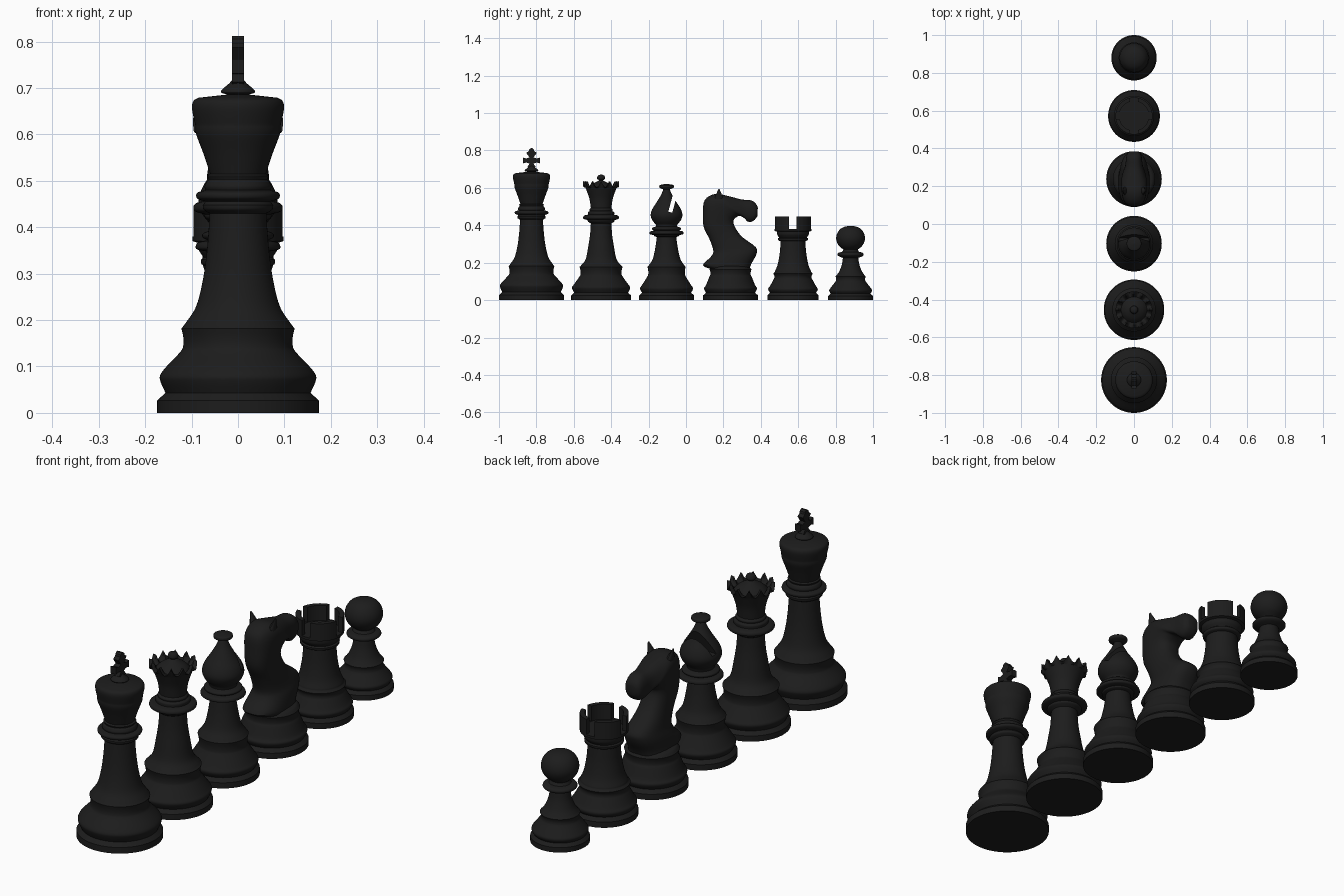
import bpy, bmesh, math
from mathutils import Vector, Matrix

black = bpy.data.materials.new("black_lacquer")
black.diffuse_color = (0.012, 0.012, 0.012, 1)


def spline(pts, n=5):
    """Catmull-Rom through points of any dimension; two points stay a straight line."""
    if len(pts) < 3:
        return [tuple(p) for p in pts]
    P = [pts[0]] + list(pts) + [pts[-1]]
    out = []
    for i in range(1, len(P) - 2):
        a, b, c, d = P[i - 1:i + 3]
        for k in range(n):
            t = k / n
            out.append(tuple(0.5 * (2 * q + (r - p) * t + (2 * p - 5 * q + 4 * r - s) * t * t
                                    + (3 * q - p - 3 * r + s) * t ** 3)
                             for p, q, r, s in zip(a, b, c, d)))
    return out + [tuple(pts[-1])]


def finish(name, bm, y=0.0, angle=35):
    bmesh.ops.recalc_face_normals(bm, faces=bm.faces)
    me = bpy.data.meshes.new(name)
    bm.to_mesh(me)
    bm.free()
    ob = bpy.data.objects.new(name, me)
    bpy.context.collection.objects.link(ob)
    ob.location.y = y
    me.materials.append(black)
    smooth(ob, angle)
    return ob


def smooth(ob, angle=35):
    bpy.ops.object.select_all(action='DESELECT')
    ob.select_set(True)
    bpy.context.view_layer.objects.active = ob
    bpy.ops.object.shade_smooth_by_angle(angle=math.radians(angle))


def bridge(bm, rings):
    for a, b in zip(rings, rings[1:]):
        n = len(a)
        for i in range(n):
            bm.faces.new((a[i], a[(i + 1) % n], b[(i + 1) % n], b[i]))


def lathe(name, y, runs, seg=72, warp=None):
    """Revolve (radius, z) runs; each run is a smooth curve, joints between runs are sharp."""
    prof = []
    for run in runs:
        for p in spline(run):
            if not prof or math.dist(p, prof[-1]) > 1e-5:
                prof.append(p)
    bm = bmesh.new()
    rings = []
    for r, z in prof:
        ring = []
        for i in range(seg):
            a = 2 * math.pi * i / seg
            dz = warp(r, z, a) if warp else 0
            ring.append(bm.verts.new((max(r, 0) * math.cos(a), max(r, 0) * math.sin(a), z + dz)))
        rings.append(ring)
    bridge(bm, rings)
    bmesh.ops.remove_doubles(bm, verts=bm.verts, dist=1e-5)
    return finish(name, bm, y)


def cut(ob, size, loc, rot=0.0):
    """Subtract a box, tilted about x."""
    bm = bmesh.new()
    m = Matrix.Translation(loc) @ Matrix.Rotation(rot, 4, 'X') @ Matrix.Diagonal((*size, 1))
    bmesh.ops.create_cube(bm, size=1, matrix=m)
    c = finish("cutter", bm)
    mod = ob.modifiers.new("cut", 'BOOLEAN')
    mod.operation, mod.solver, mod.object = 'DIFFERENCE', 'EXACT', c
    bpy.context.view_layer.objects.active = ob
    bpy.ops.object.modifier_apply(modifier=mod.name)
    bpy.data.objects.remove(c)
    smooth(ob)


def foot(r, h, bulge, waist, ring):
    """Shared foot: plinth, swelling and flared ring. bulge/waist/ring are (radius, z)."""
    return [[(0, 0), (r, 0)], [(r, 0), (r, h)], [(r, h), (bulge[0] * .93, h * 1.6)],
            [(bulge[0] * .93, h * 1.6), (bulge[0] * .99, bulge[1] * .82), bulge,
             (bulge[0] * .93, bulge[1] * 1.22), (waist[0] * 1.06, waist[1] * .9), waist,
             (waist[0] * 1.0, (waist[1] + ring[1]) / 2), ring]]


# King
KY = -0.826
lathe("king_body", KY, foot(.174, .027, (.168, .08), (.118, .145), (.122, .182)) + [
    [(.122, .182), (.112, .195), (.09, .23), (.075, .29), (.066, .36), (.061, .43)],
    [(.061, .43), (.074, .438), (.076, .448)], [(.076, .448), (.07, .455)],
    [(.07, .455), (.088, .462), (.088, .474), (.07, .48)],
    [(.07, .48), (.072, .488), (.068, .498)], [(.068, .498), (.063, .503), (.066, .51), (.06, .515)],
    [(.06, .515), (.075, .56), (.09, .6), (.092, .62)],
    [(.092, .62), (.099, .655), (.096, .672), (.085, .679)],
    [(.085, .679), (.022, .686)], [(.022, .686), (.036, .69), (.034, .697), (.018, .711), (.01, .722)],
    [(.01, .722), (0, .724)]])
half = [(.012, .705), (.022, .713), (.01, .73), (.028, .736), (.045, .731), (.045, .762),
        (.028, .757), (.011, .763), (.028, .787), (.014, .797), (.012, .806), (.004, .812)]
bm = bmesh.new()
f = bm.faces.new([bm.verts.new((-.013, y, z)) for y, z in half + [(-y, z) for y, z in half[::-1]]])
ext = bmesh.ops.extrude_face_region(bm, geom=[f])["geom"]
bmesh.ops.translate(bm, vec=(.026, 0, 0), verts=[v for v in ext if isinstance(v, bmesh.types.BMVert)])
finish("king_cross", bm, KY)

# Queen, with a scalloped rim
def scallop(r, z, a):
    return -.032 * abs(math.sin(6 * a)) if z > .63 and r > .06 else 0

lathe("queen_body", -.454, foot(.16, .025, (.155, .07), (.11, .138), (.115, .178)) + [
    [(.115, .178), (.105, .188), (.082, .22), (.068, .29), (.059, .35), (.055, .41)],
    [(.055, .41), (.07, .42), (.072, .428)], [(.072, .428), (.092, .434), (.096, .443), (.09, .452), (.07, .457)],
    [(.07, .457), (.07, .47), (.06, .476)], [(.06, .476), (.062, .484), (.055, .492)],
    [(.055, .492), (.062, .54), (.077, .585), (.083, .6)],
    [(.083, .6), (.097, .636)], [(.097, .636), (.082, .634)], [(.082, .634), (.068, .6)],
    [(.068, .6), (.05, .618), (.022, .634), (.01, .64)],
    [(.01, .64), (.02, .648), (.021, .656), (.015, .667), (0, .672)]], seg=96, warp=scallop)

# Bishop, with a slanted slot
bishop = lathe("bishop_body", -.104, foot(.147, .025, (.141, .066), (.098, .138), (.102, .178)) + [
    [(.102, .178), (.094, .188), (.074, .22), (.06, .28), (.052, .338)],
    [(.052, .338), (.066, .342), (.068, .348)], [(.068, .348), (.088, .352), (.091, .36), (.085, .368), (.066, .372)],
    [(.066, .372), (.076, .378), (.075, .387), (.056, .394)], [(.056, .394), (.058, .405)],
    [(.058, .405), (.076, .427), (.085, .455), (.076, .487), (.052, .525), (.03, .562), (.017, .592)],
    [(.017, .592), (.036, .6), (.039, .608), (.034, .616), (0, .622)]])
cut(bishop, (.4, .022, .13), (0, -.104 + .037, .533), math.radians(-15))

# Knight: turned foot plus a lofted horse head
NY = .238
lathe("knight_foot", NY, foot(.147, .025, (.141, .066), (.108, .135), (.112, .165)) + [
    [(.112, .165), (.1, .178), (.085, .182)], [(.085, .182), (0, .182)]])
# stations: back y, back z, front y, front z, half width
stations = [(-.1, .165, .1, .165, .085), (-.148, .187, .112, .195, .082), (-.105, .232, .138, .245, .075),
            (-.092, .265, .135, .283, .066), (-.112, .325, .06, .34, .058), (-.143, .39, .022, .395, .058),
            (-.147, .46, .018, .43, .062), (-.138, .535, .045, .45, .066), (-.08, .568, .062, .445, .066),
            (-.01, .556, .078, .435, .056), (.06, .538, .088, .422, .046), (.112, .533, .108, .418, .042),
            (.138, .512, .13, .43, .036), (.146, .495, .144, .45, .022)]
bm = bmesh.new()
rings = []
for by, bz, fy, fz, w in spline(stations, 4):
    b, fr = Vector((0, by, bz)), Vector((0, fy, fz))
    ring = []
    for i in range(36):
        a = 2 * math.pi * i / 36
        c, s = math.cos(a), math.sin(a)
        x = w * math.copysign(abs(s) ** .75, s)
        p = (b + fr) / 2 + (fr - b) / 2 * math.copysign(abs(c) ** .85, c)
        ring.append(bm.verts.new((x, p.y, p.z)))
    rings.append(ring)
bridge(bm, rings)
bm.faces.new(rings[0])
bm.faces.new(rings[-1])
finish("knight_head", bm, NY)
for side in (-1, 1):
    bm = bmesh.new()
    bmesh.ops.create_cone(bm, segments=16, radius1=.032, radius2=.003, depth=.085, cap_ends=True)
    bmesh.ops.transform(bm, verts=bm.verts, matrix=Matrix.Translation((side * .048, -.062, .552))
                        @ Matrix.Rotation(side * .3, 4, 'Y') @ Matrix.Diagonal((.7, 1.2, 1, 1)))
    finish("knight_ear", bm, NY)

# Rook, with four gaps in the battlement
RY = .572
rook = lathe("rook_body", RY, foot(.137, .025, (.132, .062), (.1, .118), (.106, .142)) + [
    [(.106, .142), (.098, .15), (.096, .156)], [(.096, .156), (.082, .19), (.071, .25), (.066, .315)],
    [(.066, .315), (.078, .32), (.08, .33)], [(.08, .33), (.074, .335)],
    [(.074, .335), (.084, .35), (.086, .366)], [(.086, .366), (.098, .37)], [(.098, .37), (.098, .447)],
    [(.098, .447), (.078, .447)], [(.078, .447), (.078, .38)], [(.078, .38), (0, .38)]])
cut(rook, (.4, .04, .12), (0, RY, .4405))
cut(rook, (.04, .4, .12), (0, RY, .4405))

# Pawn
lathe("pawn_body", .88, foot(.12, .022, (.114, .055), (.078, .108), (.081, .127)) + [
    [(.081, .127), (.074, .134)], [(.074, .134), (.06, .155), (.047, .19), (.041, .226)],
    [(.041, .226), (.062, .234), (.07, .243), (.064, .253), (.045, .258)], [(.045, .258), (.038, .27)],
    [(.038, .27), (.06, .288), (.073, .31), (.077, .333), (.071, .358), (.055, .38), (.03, .393), (0, .397)]])
